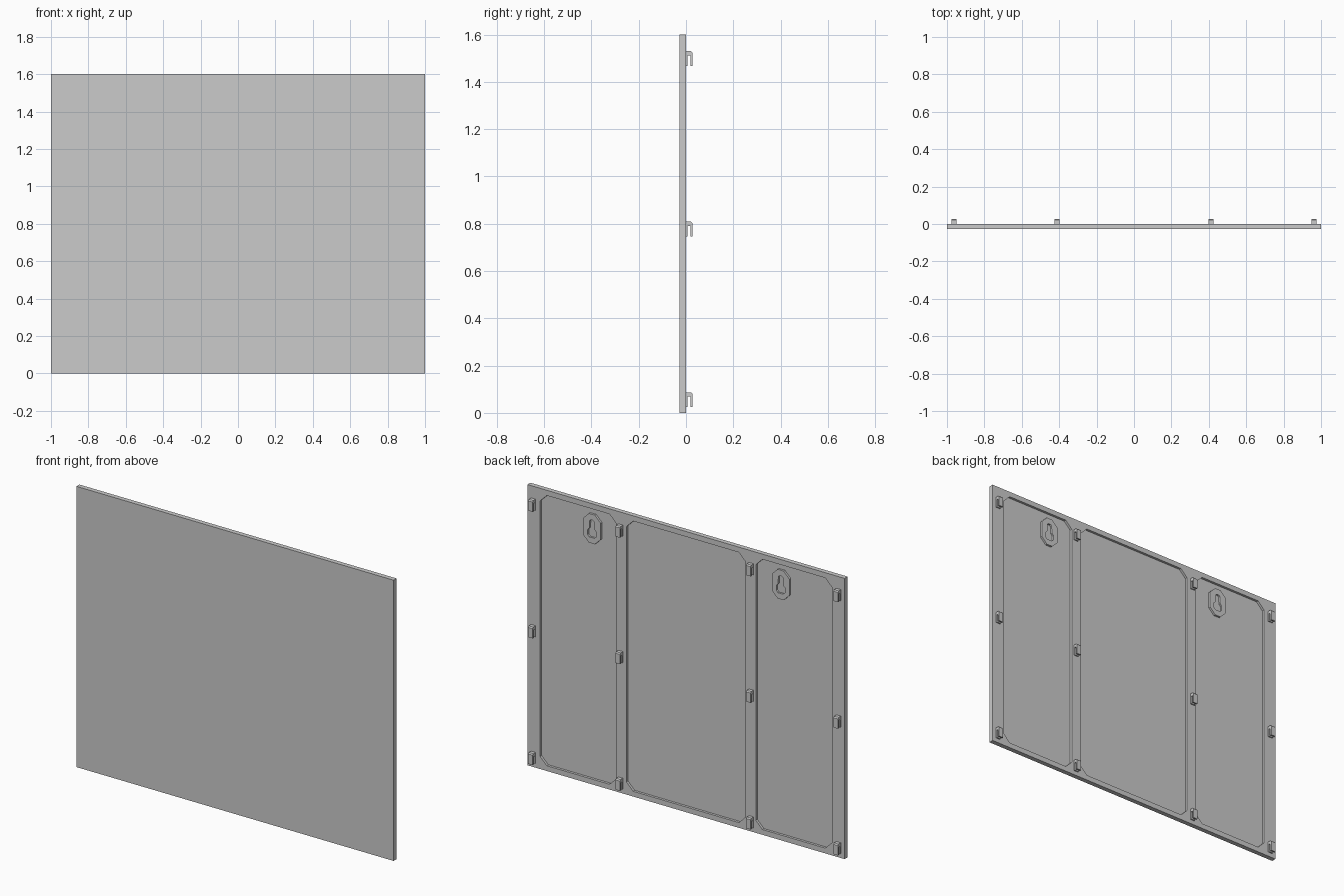
import bpy, bmesh

if "Cube" in bpy.data.objects:
    bpy.data.objects.remove(bpy.data.objects["Cube"])


def prism(name, pts, lo, hi, axis='Y'):
    """Extrude a closed profile: (x, z) points along Y, or (y, z) points along X."""
    bm = bmesh.new()
    if axis == 'Y':
        verts = [bm.verts.new((a, lo, b)) for a, b in pts]
        move = (0, hi - lo, 0)
    else:
        verts = [bm.verts.new((lo, a, b)) for a, b in pts]
        move = (hi - lo, 0, 0)
    face = bm.faces.new(verts)
    out = bmesh.ops.extrude_face_region(bm, geom=[face])
    new = [v for v in out['geom'] if isinstance(v, bmesh.types.BMVert)]
    bmesh.ops.translate(bm, verts=new, vec=move)
    bmesh.ops.recalc_face_normals(bm, faces=bm.faces)
    me = bpy.data.meshes.new(name)
    bm.to_mesh(me)
    bm.free()
    ob = bpy.data.objects.new(name, me)
    bpy.context.collection.objects.link(ob)
    return ob


def chamfered(x0, x1, z0, z1, c):
    """Rectangle outline with cut corners."""
    return [(x0 + c, z0), (x1 - c, z0), (x1, z0 + c), (x1, z1 - c),
            (x1 - c, z1), (x0 + c, z1), (x0, z1 - c), (x0, z0 + c)]


def cut(target, cutter):
    mod = target.modifiers.new(cutter.name, 'BOOLEAN')
    mod.operation = 'DIFFERENCE'
    mod.solver = 'EXACT'
    mod.object = cutter
    cutter.hide_render = True
    cutter.hide_set(True)


FRONT, BACK, FLOOR = -0.027, 0.0, -0.014

# Flat board with three shallow recesses in the back
board = prism("board", [(-1, 0), (1, 0), (1, 1.6), (-1, 1.6)], FRONT, BACK)
for i, (x0, x1) in enumerate([(-0.92, -0.44), (-0.375, 0.375), (0.44, 0.92)]):
    cut(board, prism(f"recess_cutter_{i}", chamfered(x0, x1, 0.03, 1.57, 0.042),
                     FLOOR, BACK + 0.05))

# Raised hanger plates with a keyhole slot, near the top of the side recesses
for side, x in (("left", -0.595), ("right", 0.595)):
    plate = prism(f"hanger_plate_{side}",
                  chamfered(x - 0.055, x + 0.055, 1.372, 1.538, 0.036),
                  FLOOR - 0.002, BACK - 0.002)
    keyhole = [(x - 0.016, 1.405), (x + 0.016, 1.405), (x + 0.027, 1.416),
               (x + 0.027, 1.444), (x + 0.016, 1.455), (x + 0.014, 1.498),
               (x + 0.007, 1.505), (x - 0.007, 1.505), (x - 0.014, 1.498),
               (x - 0.016, 1.455), (x - 0.027, 1.444), (x - 0.027, 1.416)]
    cut(plate, prism(f"keyhole_cutter_{side}", keyhole, FLOOR + 0.001, 0.05))

# Mounting hooks, open at the bottom: four columns of three
for x in (-0.9625, -0.412, 0.412, 0.9625):
    for z in (0.025, 0.747, 1.468):
        hook = [(-0.002, z), (0.007, z), (0.007, z + 0.044), (0.018, z + 0.044),
                (0.018, z), (0.027, z), (0.027, z + 0.056),
                (0.021, z + 0.062), (-0.002, z + 0.062)]
        prism("mounting_hook", hook, x - 0.014, x + 0.014, axis='X')
